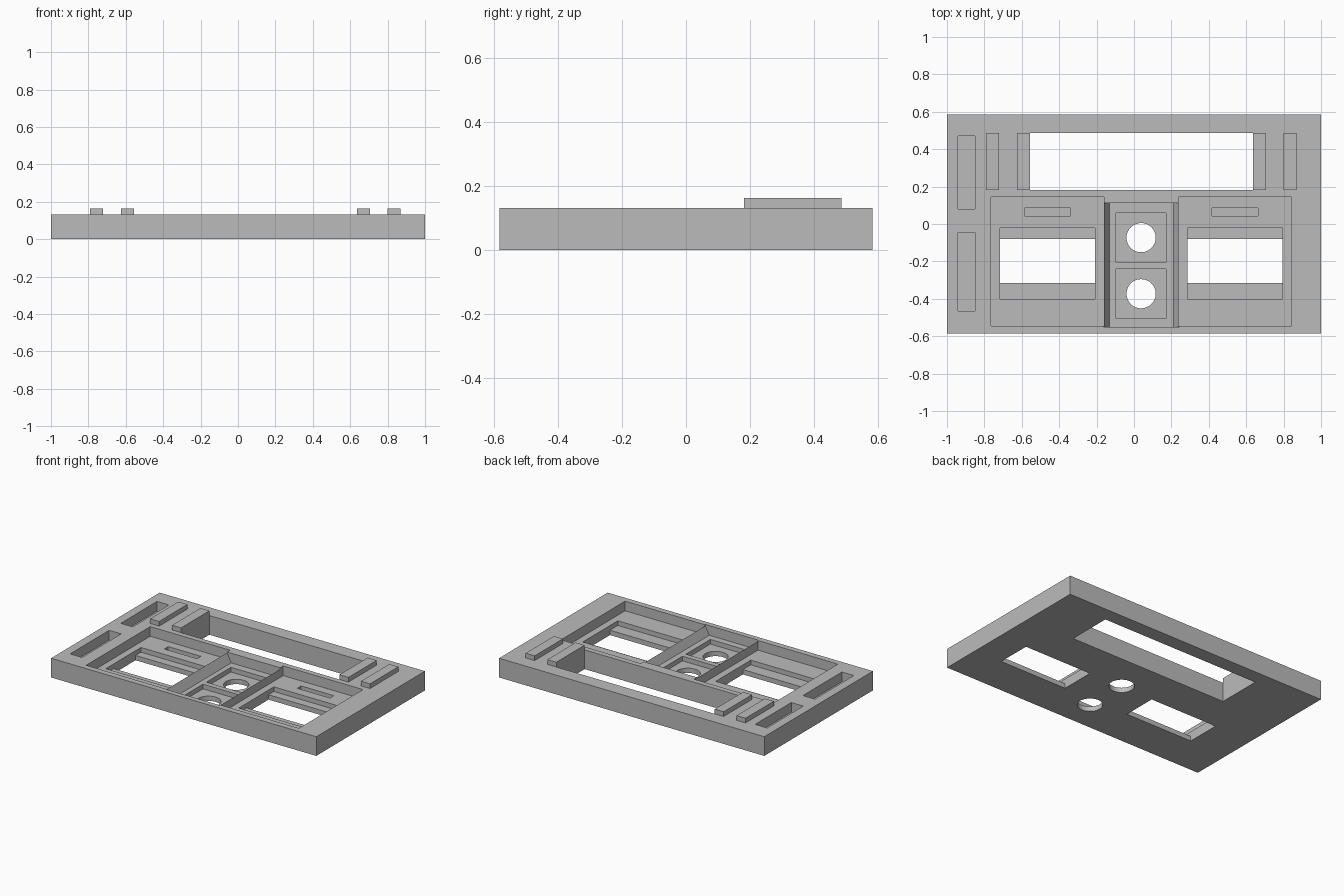
import bpy, bmesh, math

if "Cube" in bpy.data.objects:
    bpy.data.objects.remove(bpy.data.objects["Cube"])

TOP = 0.131        # plate thickness
FLOOR = 0.065      # floor of the large pockets
LEDGE = 0.033      # floor of the inner pockets
OVER = 0.2         # cutters reach above the plate

grey = bpy.data.materials.new("plain grey")
grey.diffuse_color = (0.5, 0.5, 0.5, 1)
grey.use_nodes = True
grey.node_tree.nodes["Principled BSDF"].inputs["Base Color"].default_value = grey.diffuse_color


def add_object(name, bm):
    bmesh.ops.recalc_face_normals(bm, faces=bm.faces)
    mesh = bpy.data.meshes.new(name)
    bm.to_mesh(mesh)
    bm.free()
    obj = bpy.data.objects.new(name, mesh)
    bpy.context.collection.objects.link(obj)
    mesh.materials.append(grey)
    return obj


def prism(name, profile, y0, y1):
    """Extrude an (x, z) profile along y."""
    bm = bmesh.new()
    face = bm.faces.new([bm.verts.new((x, y0, z)) for x, z in profile])
    new = bmesh.ops.extrude_face_region(bm, geom=[face])["geom"]
    bmesh.ops.translate(bm, vec=(0, y1 - y0, 0),
                        verts=[v for v in new if isinstance(v, bmesh.types.BMVert)])
    return add_object(name, bm)


def box(name, x0, x1, y0, y1, z0, z1):
    return prism(name, [(x0, z0), (x1, z0), (x1, z1), (x0, z1)], y0, y1)


def cylinder(name, x, y, r, z0, z1):
    bm = bmesh.new()
    bmesh.ops.create_cone(bm, cap_ends=True, segments=48, radius1=r, radius2=r, depth=z1 - z0)
    bmesh.ops.translate(bm, vec=(x, y, (z0 + z1) / 2), verts=bm.verts)
    return add_object(name, bm)


plate = box("base_plate", -1, 1, -0.585, 0.585, 0, TOP)


def cut(cutter):
    """Subtract a cutter from the plate, then discard it."""
    mod = plate.modifiers.new("cut", 'BOOLEAN')
    mod.operation = 'DIFFERENCE'
    mod.solver = 'EXACT'
    mod.object = cutter
    bpy.context.view_layer.update()
    graph = bpy.context.evaluated_depsgraph_get()
    result = bpy.data.meshes.new_from_object(plate.evaluated_get(graph))
    plate.modifiers.clear()
    plate.data = result
    bpy.data.objects.remove(cutter)


# Long rear window
cut(box("rear_window", -0.557, 0.637, 0.182, 0.487, -0.1, OVER))

# Two blind slots along the left edge
for y0, y1 in ((0.08, 0.47), (-0.465, -0.045)):
    cut(box("side_slot", -0.94, -0.85, y0, y1, FLOOR, OVER))

# Side pockets, each with a small slot, a stepped pocket and a window
for x in (-0.4625, 0.54):
    cut(box("side_pocket", x - 0.301, x + 0.301, -0.545, 0.145, FLOOR, OVER))
    cut(box("small_slot", x - 0.123, x + 0.123, 0.043, 0.085, LEDGE, OVER))
    cut(box("inner_pocket", x - 0.254, x + 0.254, -0.40, -0.022, LEDGE, OVER))
    cut(box("side_window", x - 0.254, x + 0.254, -0.315, -0.08, -0.1, OVER))

# Central pocket with sloping sides
cut(prism("centre_pocket", [(-0.13, FLOOR), (0.21, FLOOR), (0.28, OVER), (-0.20, OVER)],
          -0.55, 0.113))

# Square pockets with round holes
for y in (-0.073, -0.373):
    cut(box("square_pocket", -0.095, 0.17, y - 0.132, y + 0.132, LEDGE, OVER))
    cut(cylinder("round_hole", 0.038, y, 0.078, -0.1, OVER))

# Raised rails at both ends of the rear window
for i, x in enumerate((-0.79, -0.625, 0.637, 0.80)):
    box(f"rail_{i + 1}", x, x + 0.068, 0.182, 0.487, TOP, 0.163)
